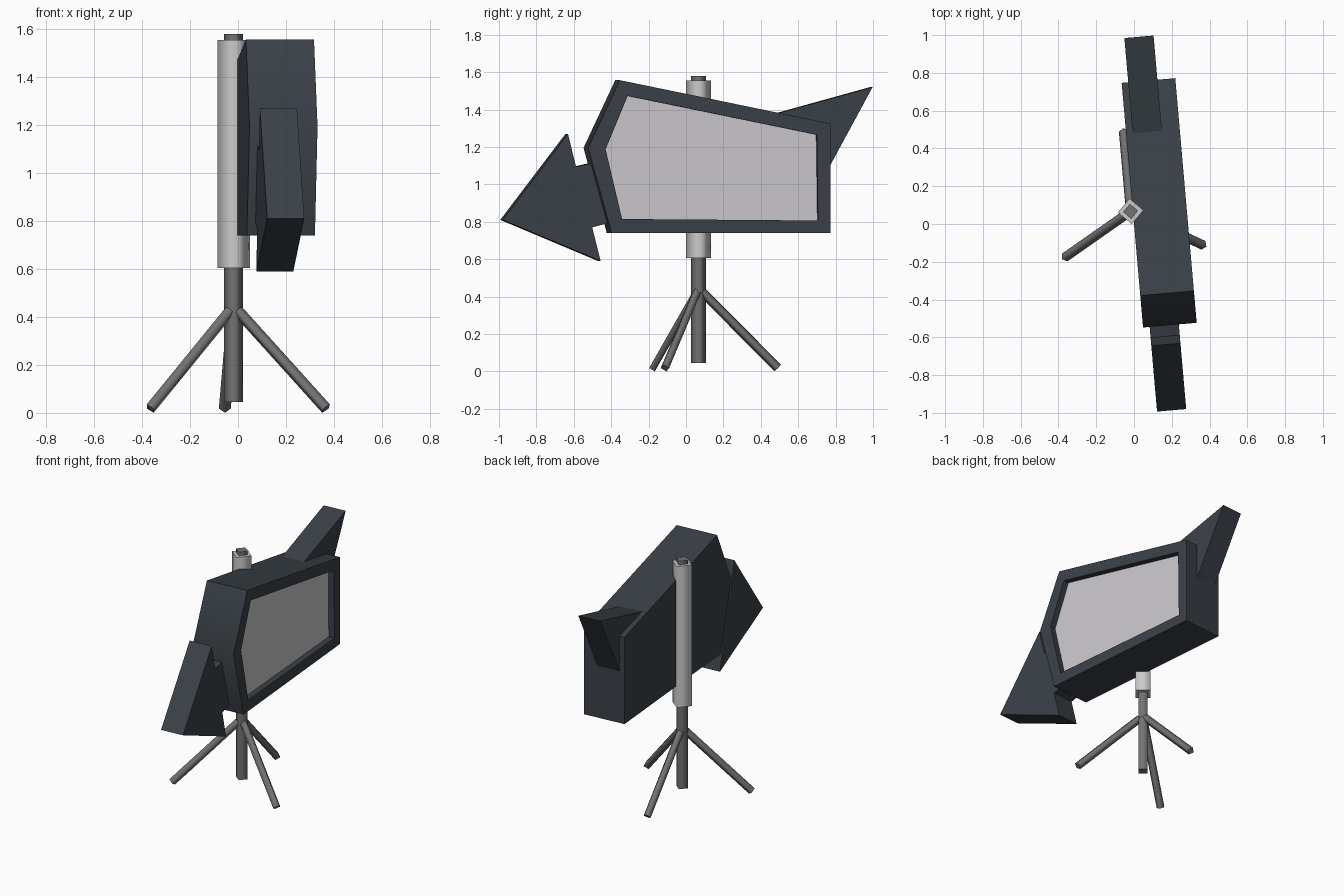
import bpy, bmesh, math
from mathutils import Vector, Matrix

if "Cube" in bpy.data.objects:
    bpy.data.objects.remove(bpy.data.objects["Cube"])

TURN = math.radians(5)      # the whole sign is turned slightly about z
POLE = Vector((-0.018, 0.067, 0))


def material(name, rgb):
    m = bpy.data.materials.new(name)
    m.diffuse_color = (*rgb, 1)
    m.use_nodes = True
    m.node_tree.nodes["Principled BSDF"].inputs["Base Color"].default_value = m.diffuse_color
    return m


DARK = material("dark_slate", (0.042, 0.052, 0.064))
SCREEN = material("pale_screen", (0.60, 0.58, 0.60))
LIGHT = material("light_grey", (0.60, 0.60, 0.60))
METAL = material("mid_grey", (0.17, 0.17, 0.17))


def finish(name, bm, mats):
    me = bpy.data.meshes.new(name)
    bm.to_mesh(me)
    bm.free()
    for m in mats:
        me.materials.append(m)
    ob = bpy.data.objects.new(name, me)
    bpy.context.collection.objects.link(ob)
    return ob


def slab(outline, x0, x1):
    """Extrude a (y, z) outline from x0 to x1; returns bmesh and its right face."""
    bm = bmesh.new()
    bm.faces.new([bm.verts.new((x0, y, z)) for y, z in outline])
    ext = bmesh.ops.extrude_face_region(bm, geom=bm.faces[:])["geom"]
    bmesh.ops.translate(bm, vec=(x1 - x0, 0, 0),
                        verts=[g for g in ext if isinstance(g, bmesh.types.BMVert)])
    bmesh.ops.recalc_face_normals(bm, faces=bm.faces[:])
    bm.normal_update()
    right = max(bm.faces, key=lambda f: f.calc_center_median().x)
    return bm, right


def rod(name, a, b, radius, mat, turn=TURN):
    """Four-sided rod with smooth sides and flat caps."""
    a, b = Vector(a), Vector(b)
    axis = b - a
    bm = bmesh.new()
    bmesh.ops.create_cone(bm, cap_ends=True, segments=4, radius1=radius,
                          radius2=radius, depth=axis.length)
    bm.normal_update()
    for f in bm.faces:
        f.smooth = abs(f.normal.z) < 0.5
    if axis.normalized().z > 0.999:
        rot = Matrix.Rotation(turn, 4, 'Z')
    else:
        rot = axis.to_track_quat('Z', 'Y').to_matrix().to_4x4()
    bm.transform(Matrix.Translation((a + b) / 2) @ rot)
    return finish(name, bm, [mat])


# Sign box with a recessed screen on its right side
bm, right = slab([(-0.38, 1.557), (0.75, 1.325), (0.75, 0.74),
                  (-0.425, 0.74), (-0.55, 1.195)], 0.0, 0.285)
for f in bm.faces:
    f.smooth = f.normal.y < -0.5
bmesh.ops.inset_region(bm, faces=[right], thickness=0.094)
pane = bmesh.ops.extrude_discrete_faces(bm, faces=[right])["faces"][0]
bmesh.ops.translate(bm, vec=(-0.04, 0, 0), verts=pane.verts[:])
pane.material_index = 1
finish("sign_box", bm, [DARK, SCREEN]).rotation_euler.z = TURN

# Arrow head in front, with its shaft running into the box
bm, _ = slab([(-1.0, 0.81), (-0.65, 1.27), (-0.607, 1.095), (-0.40, 1.14),
              (-0.35, 0.815), (-0.52, 0.77), (-0.475, 0.59)], 0.035, 0.19)
finish("arrow_head", bm, [DARK]).rotation_euler.z = TURN

# Pointed fin at the back
bm, _ = slab([(0.47, 1.378), (0.985, 1.52), (0.735, 1.06)], 0.035, 0.19)
finish("arrow_tail", bm, [DARK]).rotation_euler.z = TURN

# Pole and outer sleeve
rod("inner_pole", POLE + Vector((0, 0, 0.045)), POLE + Vector((0, 0, 1.58)), 0.04, METAL)
rod("pole_sleeve", POLE + Vector((0, 0, 0.605)), POLE + Vector((0, 0, 1.555)), 0.068, LIGHT)

# Three tripod legs
for i in range(3):
    ang = math.radians(95 + 120 * i)
    d = Vector((math.cos(ang), math.sin(ang), 0))
    rod(f"tripod_leg_{i + 1}", POLE + d * 0.02 + Vector((0, 0, 0.425)),
        POLE + d * 0.425 + Vector((0, 0, 0.018)), 0.025, METAL)
